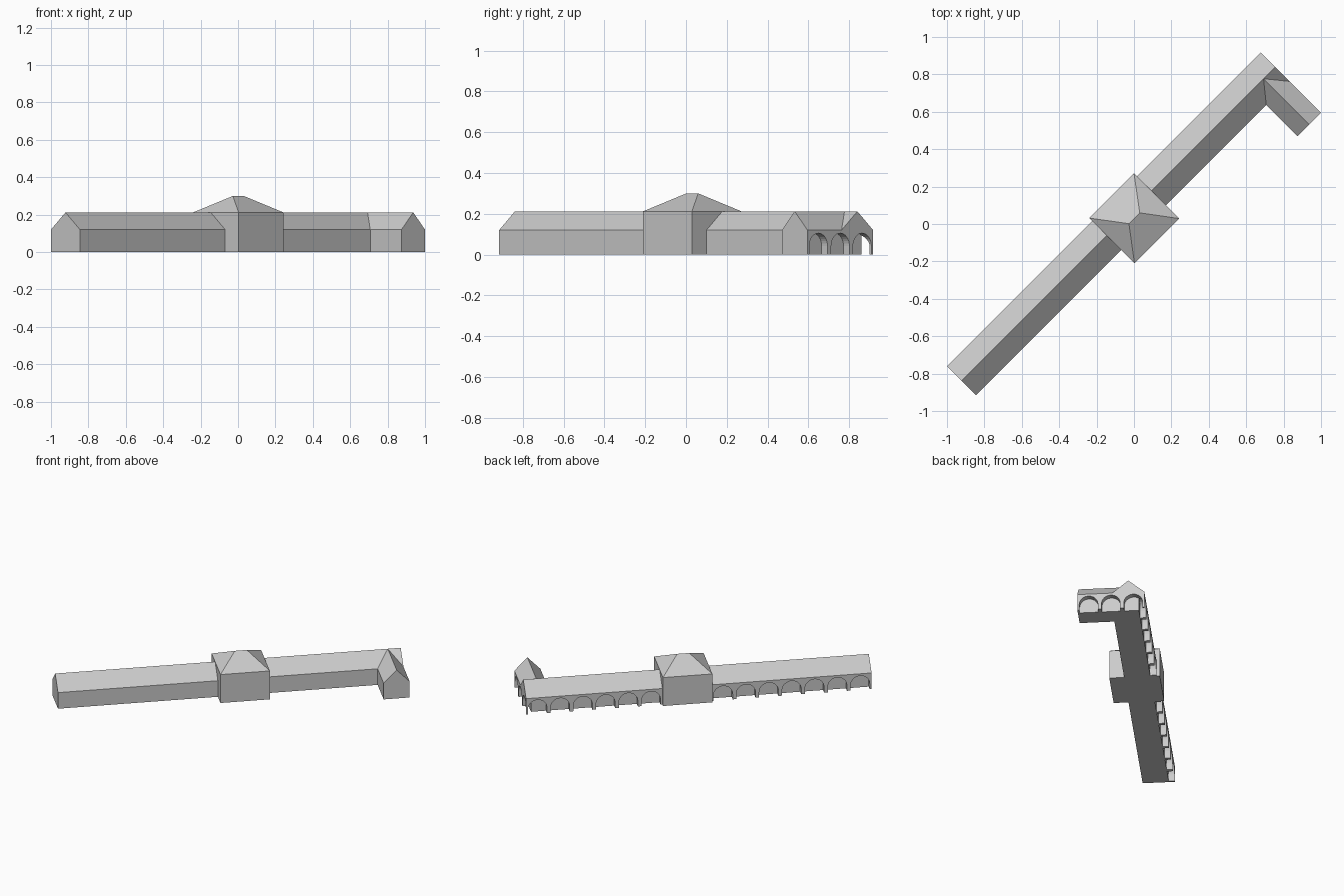
import bpy, bmesh, math

if "Cube" in bpy.data.objects:
    bpy.data.objects.remove(bpy.data.objects["Cube"])

TURN = math.radians(45)          # whole building lies on the diagonal
U0, U1 = -1.245, 1.128           # main wing ends
V0, V1 = -0.050, 0.169           # main wing long walls
S0, SU = -0.286, 0.950           # short wing end and inner wall
P0, P1, Q0, Q1 = -0.147, 0.192, -0.151, 0.192   # pavilion footprint
EAVE, RIDGE, TOP = 0.12, 0.212, 0.30
DEPTH, PIER = 0.041, 0.0125      # arcade depth, half pier width


def finish(name, bm):
    bmesh.ops.recalc_face_normals(bm, faces=bm.faces)
    me = bpy.data.meshes.new(name)
    bm.to_mesh(me)
    bm.free()
    ob = bpy.data.objects.new(name, me)
    ob.rotation_euler.z = TURN
    bpy.context.collection.objects.link(ob)
    return ob


def prism(bm, outline, shift):
    """Extrude a closed 3D outline along a vector."""
    face = bm.faces.new([bm.verts.new(p) for p in outline])
    geom = bmesh.ops.extrude_face_region(bm, geom=[face])["geom"]
    bmesh.ops.translate(bm, vec=shift,
                        verts=[g for g in geom if isinstance(g, bmesh.types.BMVert)])


def gable(a, b):
    """House cross-section between walls a and b."""
    return [(a, 0), (b, 0), (b, EAVE), ((a + b) / 2, RIDGE), (a, EAVE)]


def arch(start, bay):
    """Arch profile centred in one bay."""
    r, c = bay / 2 - PIER, start + bay / 2
    spring = 0.105 - r
    curve = [(c + r * math.cos(math.pi * i / 16), spring + r * math.sin(math.pi * i / 16))
             for i in range(17)]
    return [(c - r, -0.05), (c + r, -0.05)] + curve


def combine(ob, other, op):
    """Apply a boolean and remove the helper."""
    other.hide_render = True
    m = ob.modifiers.new(op, 'BOOLEAN')
    m.operation, m.solver, m.object = op, 'EXACT', other
    bpy.context.view_layer.objects.active = ob
    bpy.ops.object.modifier_apply(modifier=m.name)
    bpy.data.objects.remove(other)


# Long wing joined with the short wing
bm = bmesh.new()
prism(bm, [(U0, v, z) for v, z in gable(V0, V1)], (U1 - U0, 0, 0))
wings = finish("wings", bm)
bm = bmesh.new()
prism(bm, [(u, S0, z) for u, z in gable(SU, U1)], (0, (V0 + V1) / 2 - S0, 0))
combine(wings, finish("short_wing", bm), 'UNION')

# Back arcade: seven bays on one side of the pavilion, six on the other
bm = bmesh.new()
for start, end, n in ((U0, P0, 7), (P1, U1, 6)):
    bay = (end - start) / n
    for i in range(n):
        prism(bm, [(u, V1 - DEPTH, z) for u, z in arch(start + i * bay, bay)], (0, 0.1, 0))
combine(wings, finish("back_arch_cutter", bm), 'DIFFERENCE')

# End arcade: three bays
bm = bmesh.new()
bay = (V1 - S0) / 3
for i in range(3):
    prism(bm, [(U1 - DEPTH, v, z) for v, z in arch(S0 + i * bay, bay)], (0.1, 0, 0))
combine(wings, finish("end_arch_cutter", bm), 'DIFFERENCE')

# Central pavilion with hipped roof
bm = bmesh.new()
corners = [(P0, Q0), (P1, Q0), (P1, Q1), (P0, Q1)]
low = [bm.verts.new((u, v, 0)) for u, v in corners]
up = [bm.verts.new((u, v, RIDGE)) for u, v in corners]
mid = (Q0 + Q1) / 2
ra, rb = bm.verts.new((-0.018, mid, TOP)), bm.verts.new((0.064, mid, TOP))
bm.faces.new(low)
for i in range(4):
    j = (i + 1) % 4
    bm.faces.new([low[i], low[j], up[j], up[i]])
for f in ([up[0], up[1], rb, ra], [up[1], up[2], rb],
          [up[2], up[3], ra, rb], [up[3], up[0], ra]):
    bm.faces.new(f)
finish("pavilion", bm)
